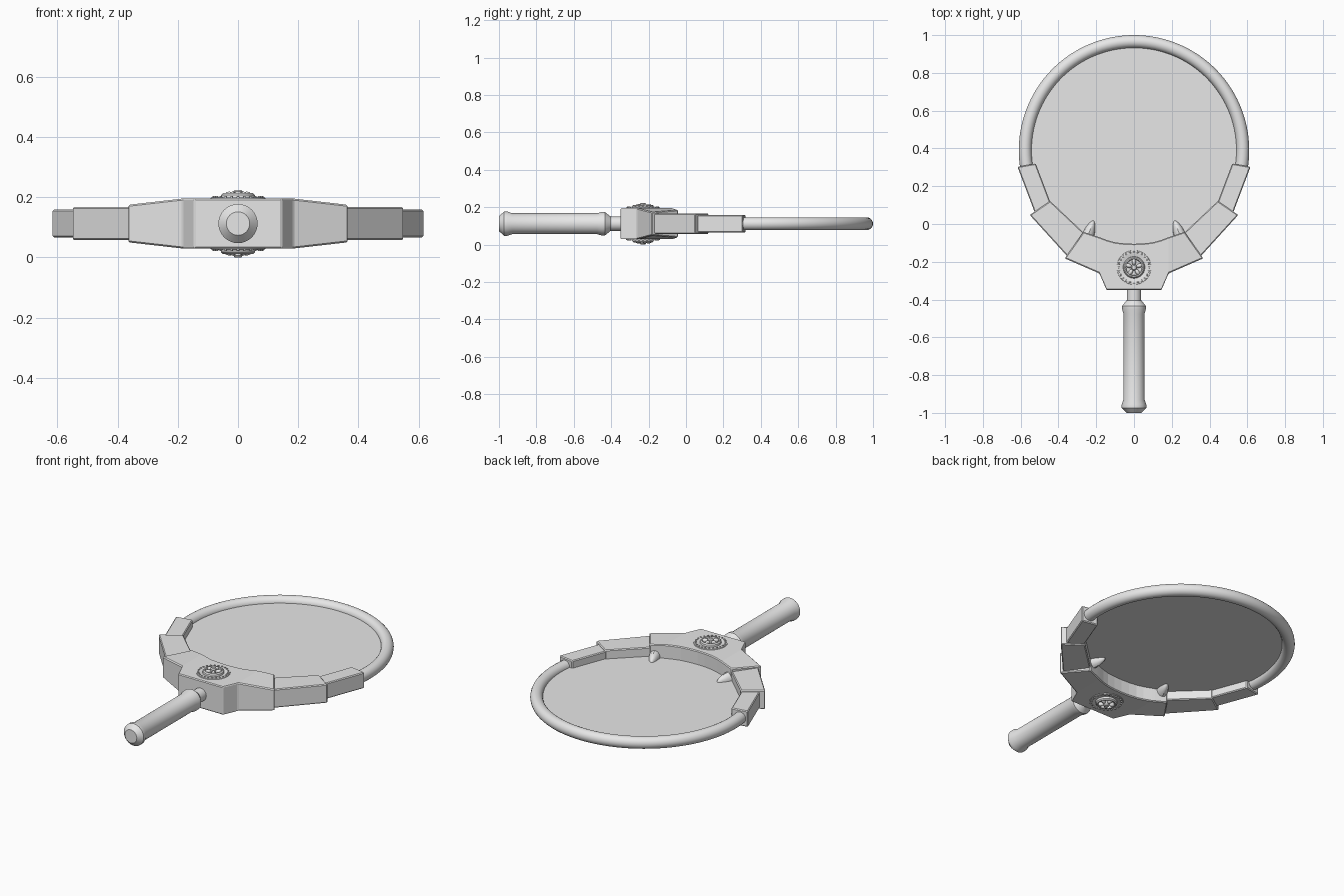
import bpy, bmesh, math
from mathutils import Matrix, Vector

if "Cube" in bpy.data.objects:
    bpy.data.objects.remove(bpy.data.objects["Cube"])

ZC = 0.112  # mid height; every part is built around it
grey = bpy.data.materials.new("plain_grey")
grey.diffuse_color = (0.8, 0.8, 0.8, 1)
grey.use_nodes = True
grey.node_tree.nodes["Principled BSDF"].inputs["Base Color"].default_value = grey.diffuse_color


def finish(name, bm, mirror="", bevel=0, smooth=False):
    bmesh.ops.remove_doubles(bm, verts=bm.verts, dist=1e-5)
    bmesh.ops.recalc_face_normals(bm, faces=bm.faces)
    me = bpy.data.meshes.new(name)
    bm.to_mesh(me)
    bm.free()
    ob = bpy.data.objects.new(name, me)
    bpy.context.collection.objects.link(ob)
    ob.location.z = ZC
    me.materials.append(grey)
    if mirror:
        m = ob.modifiers.new("mirror", "MIRROR")
        m.use_axis = [a in mirror for a in "xyz"]
        m.merge_threshold = 1e-4
    if bevel:
        b = ob.modifiers.new("bevel", "BEVEL")
        b.width, b.segments, b.limit_method = bevel, 1, "ANGLE"
    if smooth:
        bpy.ops.object.select_all(action="DESELECT")
        ob.select_set(True)
        bpy.context.view_layer.objects.active = ob
        bpy.ops.object.shade_smooth_by_angle(angle=math.radians(35))
    return ob


def slab(name, outlines, half, bevel=0.005):
    """Plates sharing edges, thickened by half(x) up and down, mirrored in x."""
    bm = bmesh.new()
    for pts in outlines:
        bm.faces.new([bm.verts.new((x, y, 0)) for x, y in pts])
    bmesh.ops.remove_doubles(bm, verts=bm.verts, dist=1e-5)
    bmesh.ops.recalc_face_normals(bm, faces=bm.faces)
    rim = [(e.verts[0], e.verts[1]) for e in bm.edges if e.is_boundary]
    faces = list(bm.faces)
    low = {v: bm.verts.new((v.co.x, v.co.y, -half(v.co.x))) for v in list(bm.verts)}
    for v in low:
        v.co.z = half(v.co.x)
    for f in faces:
        bm.faces.new([low[v] for v in reversed(f.verts)])
    for a, b in rim:
        if abs(a.co.x) + abs(b.co.x) > 1e-5:  # leave the mirror seam open
            bm.faces.new((a, b, low[b], low[a]))
    return finish(name, bm, "x", bevel)


def lathe(bm, profile, steps, matrix):
    """Spin (radius, height) points about z, then place by matrix."""
    vs = [bm.verts.new((r, 0, h)) for r, h in profile]
    es = [bm.edges.new(p) for p in zip(vs, vs[1:])]
    old = set(bm.verts) - set(vs)
    bmesh.ops.spin(bm, geom=vs + es, cent=(0, 0, 0), axis=(0, 0, 1),
                   angle=2 * math.pi, steps=steps)
    new = [v for v in bm.verts if v not in old]
    bmesh.ops.transform(bm, matrix=matrix, verts=new)


# Round hoop, open at the bottom where the sleeves hold it
bm = bmesh.new()
n = 20
vs = [bm.verts.new((0.576 + 0.034 * math.cos(2 * math.pi * i / n), 0.39,
                    0.034 * math.sin(2 * math.pi * i / n))) for i in range(n)]
es = [bm.edges.new((vs[i], vs[(i + 1) % n])) for i in range(n)]
bmesh.ops.rotate(bm, verts=vs, cent=(0, 0.39, 0), matrix=Matrix.Rotation(-0.25, 3, "Z"))
bmesh.ops.spin(bm, geom=vs + es, cent=(0, 0.39, 0), axis=(0, 0, 1),
               angle=math.pi + 0.5, steps=72)
finish("hoop", bm, smooth=True)

# Lens disc
bm = bmesh.new()
bmesh.ops.create_cone(bm, cap_ends=True, segments=72, radius1=0.555, radius2=0.555,
                      depth=0.006, matrix=Matrix.Translation((0, 0.39, 0)))
finish("lens", bm, smooth=True)

# Main bracket: flat middle, wings thinning outward
slab("bracket", [
    [(0, -0.35), (0.145, -0.35), (0.183, -0.262), (0.183, -0.07), (0.14, -0.086),
     (0.1, -0.097), (0.05, -0.103), (0, -0.105)],
    [(0.183, -0.262), (0.367, -0.182), (0.268, -0.042), (0.2, -0.064), (0.183, -0.07)],
], lambda x: 0.083 - 0.021 * max(0, abs(x) - 0.183) / 0.184)

# Two overlapping sleeves on each side
slab("inner_sleeve", [[(0.352, -0.172), (0.552, 0.048), (0.444, 0.122), (0.262, -0.05)]],
     lambda x: 0.055)
slab("outer_sleeve", [[(0.525, 0.06), (0.617, 0.303), (0.52, 0.32), (0.437, 0.1)]],
     lambda x: 0.047)

# Claws pointing inward from the bracket
bm = bmesh.new()
base, tip = Vector((0.243, -0.06, 0)), Vector((0.214, 0.02, 0))
d = tip - base
side = Vector((d.y, -d.x, 0)).normalized()
place = Matrix((side, Vector((0, 0, 1)), d.normalized())).transposed().to_4x4()
place.translation = base
L = d.length
lathe(bm, [(0, 0), (0.034, 0), (0.03, L * 0.35), (0.02, L * 0.7), (0.01, L * 0.9), (0, L)],
      12, place @ Matrix.Diagonal((0.95, 1.3, 1, 1)))
finish("claws", bm, "x", smooth=True)

# Handle: neck, flared grip and tapered pommel along -y
along = Matrix.Rotation(math.radians(90), 4, "X")
bm = bmesh.new()
lathe(bm, [(0, 0.33), (0.038, 0.33), (0.038, 0.42), (0, 0.42)], 32, along)
finish("neck", bm, smooth=True)
bm = bmesh.new()
lathe(bm, [(0, 0.405), (0.04, 0.405), (0.063, 0.434), (0.063, 0.45), (0.056, 0.475),
           (0.056, 0.93), (0.065, 0.955), (0.065, 0.973), (0.039, 1.0), (0, 1.0)], 32, along)
finish("grip", bm, smooth=True)

# Rosette on both faces: thin plate, rim studs, raised ring, petals, button
spot = Matrix.Translation((0, -0.23, 0))
bm = bmesh.new()
lathe(bm, [(0, 0.08), (0.092, 0.08), (0.09, 0.086), (0.072, 0.087), (0.068, 0.085),
           (0.0, 0.085)], 40, spot)
finish("rosette_plate", bm, "z", smooth=True)
bm = bmesh.new()
for i in range(24):
    bmesh.ops.create_cone(bm, cap_ends=True, segments=6, radius1=0.006, radius2=0.004,
                          depth=0.006, matrix=spot @ Matrix.Rotation(i * math.pi / 12, 4, "Z")
                          @ Matrix.Translation((0.081, 0, 0.088)))
finish("rosette_studs", bm, "z")
bm = bmesh.new()
lathe(bm, [(0.058, 0.083), (0.056, 0.095), (0.05, 0.101), (0.044, 0.1), (0.041, 0.083)],
      40, spot)
finish("rosette_ring", bm, "z", smooth=True)
bm = bmesh.new()
for i in range(5):
    bmesh.ops.create_uvsphere(bm, u_segments=12, v_segments=8, radius=1,
                              matrix=spot @ Matrix.Rotation(math.pi / 2 + i * math.tau / 5, 4, "Z")
                              @ Matrix.Translation((0.03, 0, 0.092))
                              @ Matrix.Diagonal((0.019, 0.011, 0.014, 1)))
finish("rosette_petals", bm, "z", smooth=True)
bm = bmesh.new()
lathe(bm, [(0, 0.083), (0.016, 0.083), (0.016, 0.106), (0.011, 0.112), (0, 0.112)], 20, spot)
finish("rosette_button", bm, "z", smooth=True)
